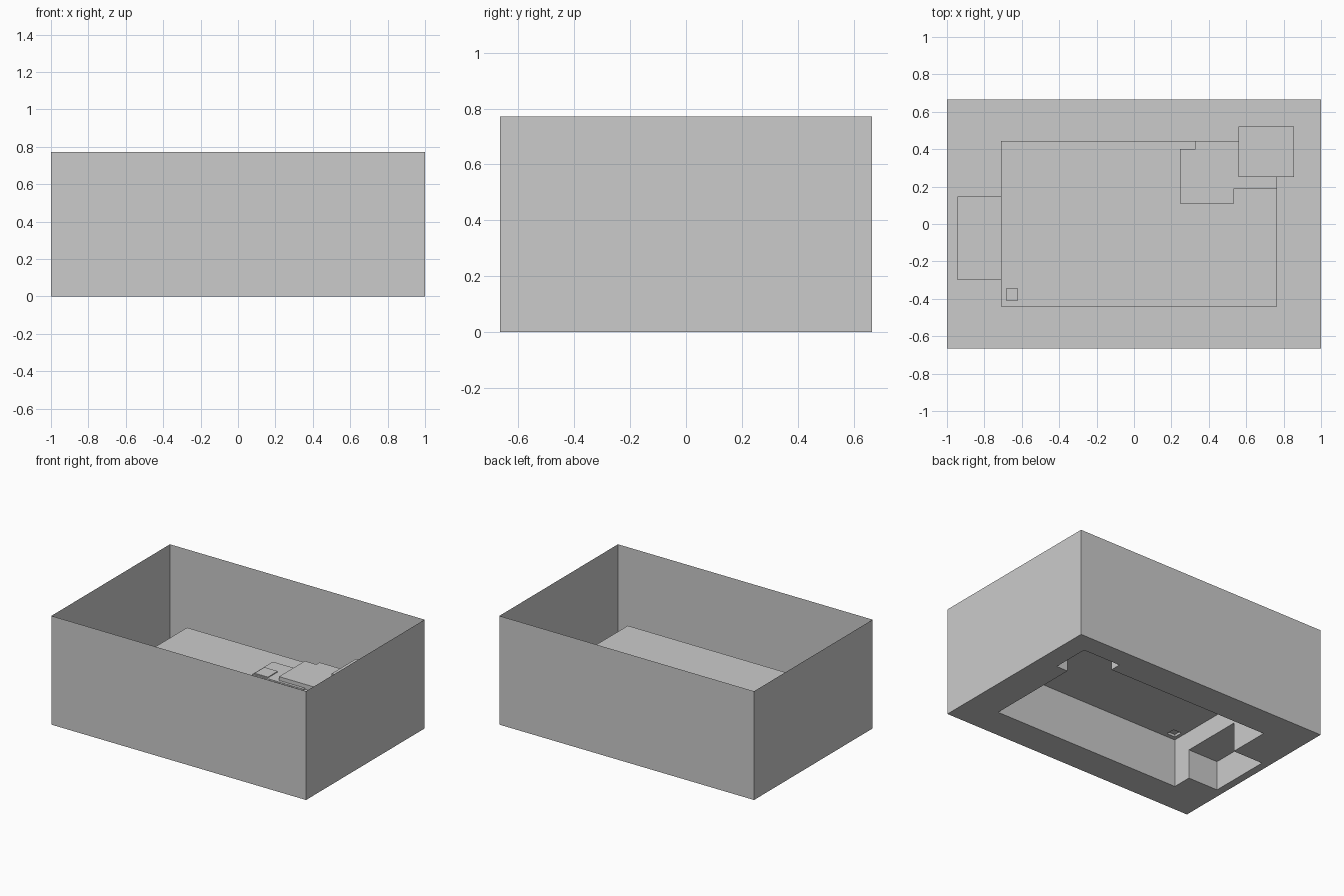
import bpy, bmesh

if "Cube" in bpy.data.objects:
    bpy.data.objects.remove(bpy.data.objects["Cube"])

W, D, H = 1.0, 0.665, 0.772

# Each block: name, x0, x1, y0, y1, top height (hollow, open underneath)
BLOCKS = [
    ("floor",           -W,    W,     -D,    D,     0.0),
    ("side_annex",      -0.945, -0.71, -0.30, 0.147, 0.208),
    ("main_hall",       -0.71,  0.765, -0.44, 0.443, 0.343),
    ("low_roof_step",    0.05,  0.45,   0.09, 0.32,  0.351),
    ("roof_hatch",       0.06,  0.165,  0.10, 0.21,  0.357),
    ("rear_roof_block",  0.33,  0.765,  0.19, 0.443, 0.374),
    ("mid_roof_block",   0.245, 0.535,  0.11, 0.40,  0.378),
    ("corner_tower",     0.56,  0.855,  0.25, 0.522, 0.43),
    ("chimney",         -0.685, -0.62, -0.41, -0.345, 0.36),
]

xs = sorted({v for b in BLOCKS for v in b[1:3]})
ys = sorted({v for b in BLOCKS for v in b[3:5]})


def owner(i, j):
    """Index of the highest block covering a grid cell, or None outside."""
    if not (0 <= i < len(xs) - 1 and 0 <= j < len(ys) - 1):
        return None
    cx, cy = (xs[i] + xs[i + 1]) / 2, (ys[j] + ys[j + 1]) / 2
    hits = [k for k, b in enumerate(BLOCKS)
            if b[1] < cx < b[2] and b[3] < cy < b[4]]
    return max(hits, key=lambda k: BLOCKS[k][5])


def quad(bm, *pts):
    bm.faces.new([bm.verts.new(p) for p in pts])


def finish(name, bm):
    bmesh.ops.remove_doubles(bm, verts=bm.verts, dist=1e-5)
    bmesh.ops.dissolve_limit(bm, angle_limit=0.01, verts=bm.verts, edges=bm.edges)
    me = bpy.data.meshes.new(name)
    bm.to_mesh(me)
    bm.free()
    bpy.context.collection.objects.link(bpy.data.objects.new(name, me))


# Floor and building shells: top faces plus walls down to the lower neighbour
meshes = [bmesh.new() for _ in BLOCKS]
for i in range(len(xs) - 1):
    for j in range(len(ys) - 1):
        k = owner(i, j)
        bm, z = meshes[k], BLOCKS[k][5]
        x0, x1, y0, y1 = xs[i], xs[i + 1], ys[j], ys[j + 1]
        quad(bm, (x0, y0, z), (x1, y0, z), (x1, y1, z), (x0, y1, z))
        sides = [(0, -1, (x0, y0), (x1, y0)), (1, 0, (x1, y0), (x1, y1)),
                 (0, 1, (x1, y1), (x0, y1)), (-1, 0, (x0, y1), (x0, y0))]
        for di, dj, a, b in sides:
            n = owner(i + di, j + dj)
            if n is not None and BLOCKS[n][5] < z:
                lo = BLOCKS[n][5]
                quad(bm, (*a, lo), (*b, lo), (*b, z), (*a, z))
for block, bm in zip(BLOCKS, meshes):
    finish(block[0], bm)

# Thin perimeter walls, open at the top
bm = bmesh.new()
corners = [(-W, -D), (W, -D), (W, D), (-W, D)]
for a, b in zip(corners, corners[1:] + corners[:1]):
    quad(bm, (*a, 0), (*b, 0), (*b, H), (*a, H))
finish("perimeter_walls", bm)
